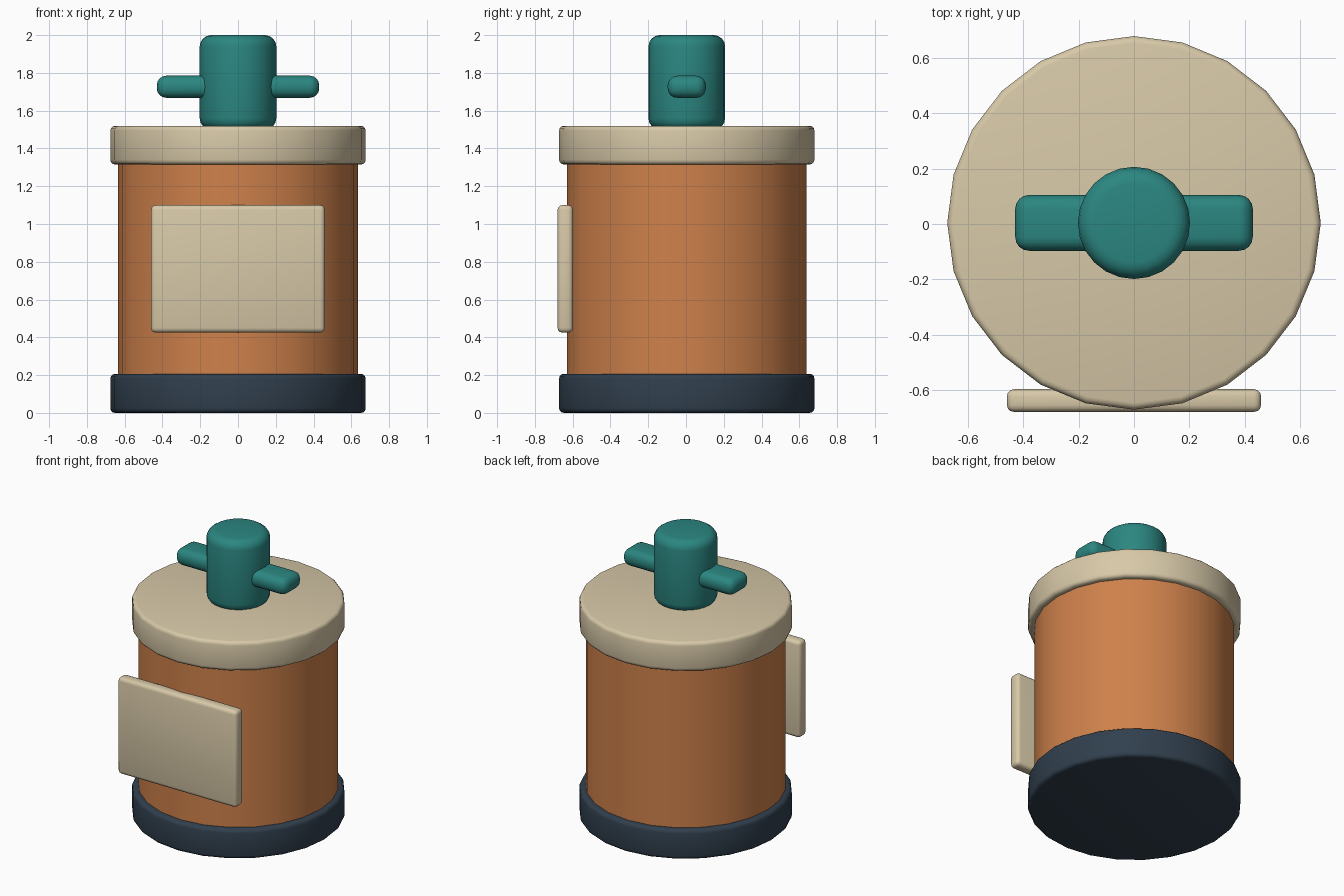
import bpy
import math

if "Cube" in bpy.data.objects:
    bpy.data.objects.remove(bpy.data.objects["Cube"])

YC = 0.004  # round parts sit slightly behind the origin


def material(name, rgb):
    m = bpy.data.materials.new(name)
    m.diffuse_color = (*rgb, 1)
    m.use_nodes = True
    m.node_tree.nodes["Principled BSDF"].inputs["Base Color"].default_value = m.diffuse_color
    return m


orange = material("orange", (0.62, 0.22, 0.07))
cream = material("cream", (0.68, 0.58, 0.39))
navy = material("navy", (0.03, 0.05, 0.075))
teal = material("teal", (0.024, 0.24, 0.22))


def finish(name, mat, bevel, segments):
    ob = bpy.context.object
    ob.name = name
    ob.data.materials.append(mat)
    if bevel:
        mod = ob.modifiers.new("bevel", 'BEVEL')
        mod.width = bevel
        mod.segments = segments
        mod.limit_method = 'ANGLE'
        mod.angle_limit = math.radians(40)
        bpy.context.view_layer.objects.active = ob
        bpy.ops.object.modifier_apply(modifier="bevel")
    bpy.ops.object.shade_smooth_by_angle(angle=math.radians(40))
    return ob


def cylinder(name, r, z0, z1, mat, bevel=0, segments=3):
    bpy.ops.mesh.primitive_cylinder_add(
        vertices=24, radius=r, depth=z1 - z0, location=(0, YC, (z0 + z1) / 2))
    return finish(name, mat, bevel, segments)


def box(name, x, y, z, mat, bevel, segments=3):
    bpy.ops.mesh.primitive_cube_add(
        size=1, location=[(a + b) / 2 for a, b in (x, y, z)])
    bpy.context.object.scale = [b - a for a, b in (x, y, z)]
    bpy.ops.object.transform_apply(location=False, rotation=False, scale=True)
    return finish(name, mat, bevel, segments)


# Tank body with base and lid
cylinder("tank_body", 0.635, 0.19, 1.33, orange)
cylinder("base_ring", 0.676, 0.0, 0.207, navy, 0.025)
cylinder("lid", 0.676, 1.315, 1.52, cream, 0.025)

# Valve post and cross handle
cylinder("valve_post", 0.203, 1.50, 2.0, teal, 0.06, 4)
box("valve_handle", (-0.43, 0.43), (YC - 0.101, YC + 0.101), (1.668, 1.785), teal, 0.05, 4)

# Flat front panel
box("front_panel", (-0.46, 0.46), (-0.68, -0.598), (0.425, 1.10), cream, 0.025)
